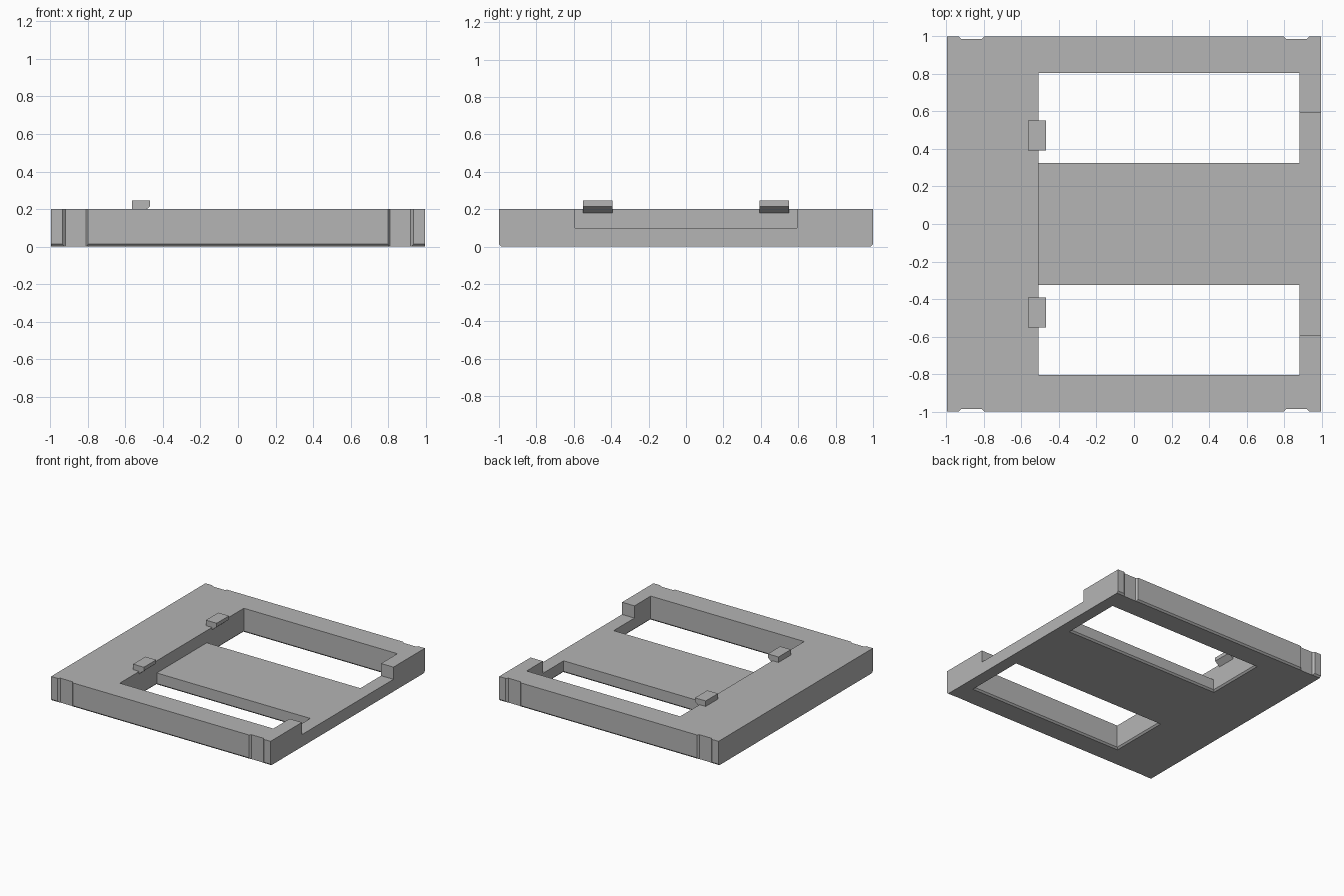
import bpy
import bmesh

cube = bpy.data.objects.get("Cube")
if cube:
    bpy.data.objects.remove(cube, do_unlink=True)

grey = bpy.data.materials.new("mid_grey")
grey.use_nodes = True
colour = (0.46, 0.46, 0.46, 1)
grey.diffuse_color = colour
grey.node_tree.nodes["Principled BSDF"].inputs["Base Color"].default_value = colour


def loft(name, rings):
    """Solid skinned through matching rings of points, capped at both ends."""
    bm = bmesh.new()
    loops = [[bm.verts.new(p) for p in ring] for ring in rings]
    bm.faces.new(loops[0])
    bm.faces.new(loops[-1])
    count = len(loops[0])
    for a, b in zip(loops, loops[1:]):
        for i in range(count):
            j = (i + 1) % count
            bm.faces.new((a[i], a[j], b[j], b[i]))
    bmesh.ops.recalc_face_normals(bm, faces=bm.faces)
    mesh = bpy.data.meshes.new(name)
    bm.to_mesh(mesh)
    bm.free()
    mesh.materials.append(grey)
    obj = bpy.data.objects.new(name, mesh)
    bpy.context.collection.objects.link(obj)
    return obj


def prism_z(name, outline, z0, z1):
    return loft(name, [[(x, y, z) for x, y in outline] for z in (z0, z1)])


def cut(target, cutter):
    cutter.hide_render = True
    mod = target.modifiers.new("cut", "BOOLEAN")
    mod.operation = "DIFFERENCE"
    mod.solver = "EXACT"
    mod.object = cutter
    bpy.context.view_layer.objects.active = target
    bpy.ops.object.modifier_apply(modifier=mod.name)
    bpy.data.objects.remove(cutter, do_unlink=True)


HX, HY, TOP, C = 0.995, 1.0, 0.2, 0.013
X0, X1 = -0.51, 0.883          # window ends
Y0, Y1 = 0.324, 0.804          # window sides

# Base slab with chamfered lower front and back edges
profile = [(-HY + C, 0), (HY - C, 0), (HY, C), (HY, TOP), (-HY, TOP), (-HY, C)]
frame = loft("base_frame", [[(x, y, z) for y, z in profile] for x in (-HX, HX)])

# Two through windows, flared at the underside
for s in (-1, 1):
    rings = []
    for z, grow in ((-C, 2 * C), (C, 0), (TOP + 0.1, 0)):
        xa, xb = X0 - grow, X1 + grow
        ya, yb = s * (Y0 - grow), s * (Y1 + grow)
        rings.append([(xa, ya, z), (xb, ya, z), (xb, yb, z), (xa, yb, z)])
    cut(frame, loft("window_cutter", rings))

# Lowered centre bridge and the wider gap in the end rail
half = [(X0, 0.5), (X1, 0.5), (X1, 0.593), (1.1, 0.593)]
outline = half + [(x, -y) for x, y in reversed(half)]
cut(frame, prism_z("recess_cutter", outline, 0.1, 0.3))

# Shallow grip notches near the four corners
for sx in (-1, 1):
    for sy in (-1, 1):
        notch = [(0.798, 1.0), (0.811, 0.985), (0.92, 0.985), (0.935, 1.0),
                 (0.935, 1.05), (0.798, 1.05)]
        cut(frame, prism_z("notch_cutter", [(sx * x, sy * y) for x, y in notch], -0.1, 0.3))

# Retaining clips overhanging the inner edge of the wide rail
clip = [(-0.565, TOP), (X0, TOP), (X0, 0.18), (-0.468, 0.215),
        (-0.468, 0.245), (-0.565, 0.245)]
for label, s in (("front", -1), ("back", 1)):
    loft(label + "_clip", [[(x, s * y, z) for x, z in clip] for y in (0.392, 0.552)])
